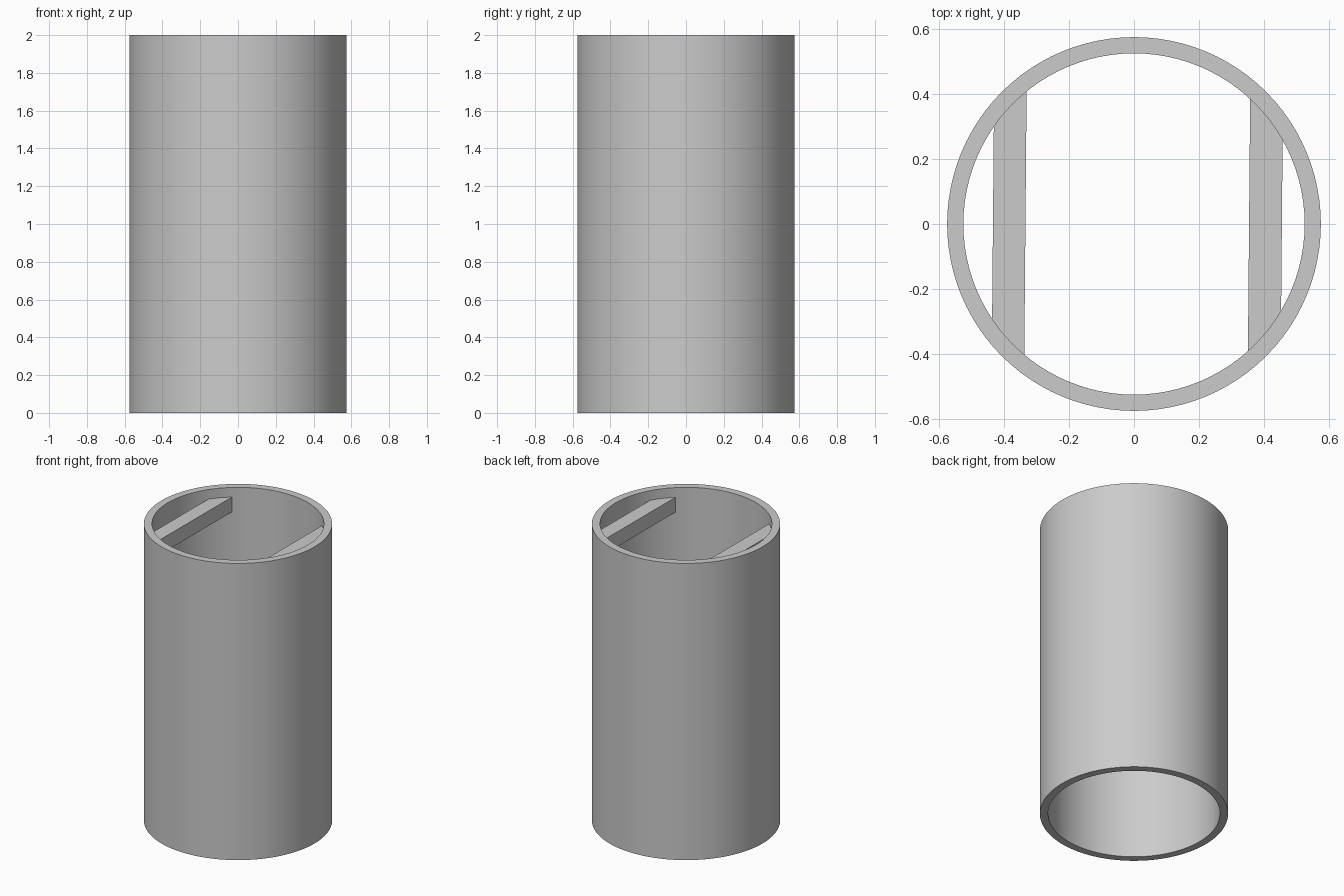
import bpy, bmesh
from math import sqrt, radians
from mathutils import Matrix

cube = bpy.data.objects.get("Cube")
if cube:
    bpy.data.objects.remove(cube, do_unlink=True)

OUTER, INNER, HEIGHT, SIDES = 0.575, 0.525, 2.0, 96

grey = bpy.data.materials.new("plain_grey")
grey.use_nodes = True
colour = (0.6, 0.6, 0.6, 1)
grey.diffuse_color = colour
grey.node_tree.nodes["Principled BSDF"].inputs["Base Color"].default_value = colour


def finish(name, bm):
    bmesh.ops.recalc_face_normals(bm, faces=bm.faces)
    mesh = bpy.data.meshes.new(name)
    bm.to_mesh(mesh)
    bm.free()
    mesh.materials.append(grey)
    obj = bpy.data.objects.new(name, mesh)
    bpy.context.collection.objects.link(obj)
    return obj


# Open tube: the wall section spun around the z axis
bm = bmesh.new()
corners = [(OUTER, 0), (OUTER, HEIGHT), (INNER, HEIGHT), (INNER, 0)]
verts = [bm.verts.new((r, 0, z)) for r, z in corners]
edges = [bm.edges.new((verts[i], verts[(i + 1) % 4])) for i in range(4)]
bmesh.ops.spin(bm, geom=verts + edges, cent=(0, 0, 0), axis=(0, 0, 1),
               angle=radians(360), steps=SIDES, use_merge=True)
bmesh.ops.remove_doubles(bm, verts=bm.verts, dist=0.0001)
tube = finish("tube", bm)
bpy.ops.object.select_all(action="DESELECT")
tube.select_set(True)
bpy.context.view_layer.objects.active = tube
bpy.ops.object.shade_smooth_by_angle(angle=radians(30))


# Cross bars: square section, ends buried in the middle of the wall
def cross_bar(name, x0, x1, bottom=1.835, top=1.935):
    bury = (OUTER + INNER) / 2
    y0, y1 = (sqrt(bury ** 2 - x ** 2) for x in (x0, x1))
    bm = bmesh.new()
    outline = [(x0, -y0), (x1, -y1), (x1, y1), (x0, y0)]
    face = bm.faces.new([bm.verts.new((x, y, bottom)) for x, y in outline])
    made = bmesh.ops.extrude_face_region(bm, geom=[face])["geom"]
    raised = [g for g in made if isinstance(g, bmesh.types.BMVert)]
    bmesh.ops.translate(bm, verts=raised, vec=(0, 0, top - bottom))
    # The bars sit very slightly turned
    bmesh.ops.transform(bm, matrix=Matrix.Rotation(radians(-0.5), 4, "Z"), verts=bm.verts)
    finish(name, bm)


cross_bar("right_cross_bar", -0.434, -0.334)
cross_bar("left_cross_bar", 0.354, 0.455)
